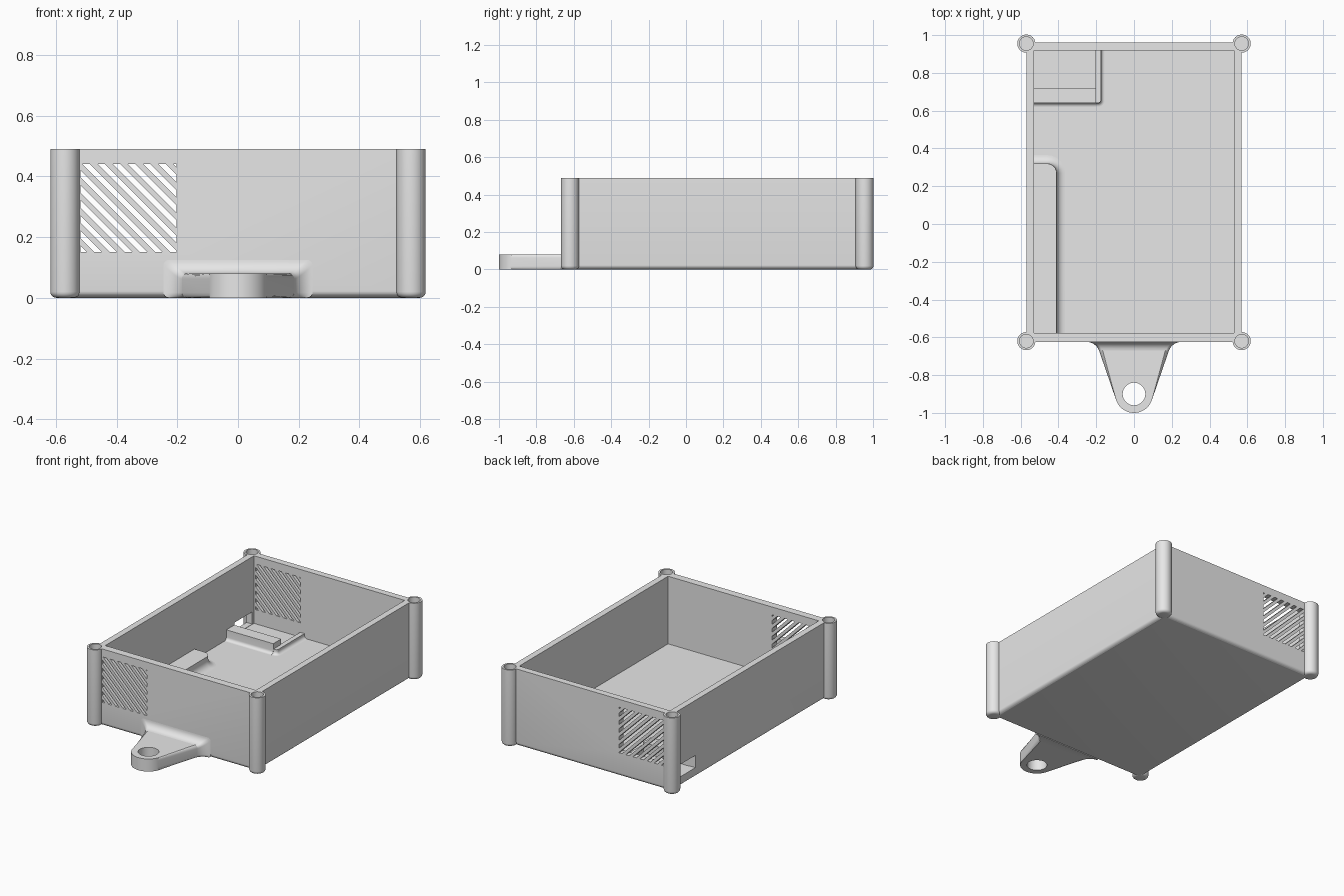
import bpy, bmesh
from math import sin, cos, pi, radians, sqrt
from mathutils import Matrix, Vector

old = bpy.data.objects.get("Cube")
if old:
    bpy.data.objects.remove(old, do_unlink=True)

grey = bpy.data.materials.new("plain_grey")
grey.use_nodes = True
grey.diffuse_color = (0.8, 0.8, 0.8, 1)
grey.node_tree.nodes["Principled BSDF"].inputs["Base Color"].default_value = (0.8, 0.8, 0.8, 1)

HEIGHT, FLOOR, TAB_TOP = 0.49, 0.06, 0.08
FRONT, BACK, HALF = -0.625, 0.96, 0.57
POSTS = [(x, y) for x in (-0.57, 0.57) for y in (-0.62, 0.955)]


def make(name, bm):
    bmesh.ops.recalc_face_normals(bm, faces=bm.faces)
    mesh = bpy.data.meshes.new(name)
    bm.to_mesh(mesh)
    bm.free()
    mesh.materials.append(grey)
    ob = bpy.data.objects.new(name, mesh)
    bpy.context.collection.objects.link(ob)
    return ob


def activate(ob):
    bpy.ops.object.select_all(action='DESELECT')
    ob.select_set(True)
    bpy.context.view_layer.objects.active = ob


def combine(ob, other, operation):
    """Apply a boolean and remove the helper object."""
    activate(ob)
    mod = ob.modifiers.new("boolean", 'BOOLEAN')
    mod.operation, mod.solver, mod.object = operation, 'EXACT', other
    bpy.ops.object.modifier_apply(modifier=mod.name)
    bpy.data.objects.remove(other, do_unlink=True)


def smooth(ob):
    activate(ob)
    bpy.ops.object.shade_smooth_by_angle(angle=radians(35))


def bevel(bm, edges, size):
    bmesh.ops.bevel(bm, geom=edges, offset=size, segments=5, profile=0.5, affect='EDGES')


def bottom_edges(bm):
    return [e for e in bm.edges if all(abs(v.co.z) < 1e-5 for v in e.verts)]


def box(name, x0, x1, y0, y1, z0, z1, rounding=0):
    bm = bmesh.new()
    centre = Vector((x0 + x1, y0 + y1, z0 + z1)) / 2
    size = Matrix.Diagonal((x1 - x0, y1 - y0, z1 - z0, 1))
    bmesh.ops.create_cube(bm, size=1, matrix=Matrix.Translation(centre) @ size)
    if rounding:
        bevel(bm, bottom_edges(bm), rounding)
    return make(name, bm)


def cylinder(name, x, y, r, z0, z1, rounding=0):
    bm = bmesh.new()
    bmesh.ops.create_cone(bm, cap_ends=True, segments=40, radius1=r, radius2=r, depth=z1 - z0,
                          matrix=Matrix.Translation((x, y, (z0 + z1) / 2)))
    if rounding:
        bevel(bm, bottom_edges(bm), rounding)
    return make(name, bm)


def loft(rings):
    """Skin closed rings of equal length and cap both ends."""
    bm = bmesh.new()
    rows = [[bm.verts.new(p) for p in ring] for ring in rings]
    n = len(rows[0])
    for a, b in zip(rows, rows[1:]):
        for i in range(n):
            j = (i + 1) % n
            bm.faces.new((a[i], a[j], b[j], b[i]))
    bm.faces.new(rows[0])
    bm.faces.new(rows[-1])
    return bm


def rounded(x0, x1, y0, y1, radii):
    """Rectangle outline, corners in order: low-left, low-right, up-right, up-left."""
    pts = []
    corners = [(x0, y0, 1, 1), (x1, y0, -1, 1), (x1, y1, -1, -1), (x0, y1, 1, -1)]
    for k, ((x, y, sx, sy), r) in enumerate(zip(corners, radii)):
        for s in range(7 if r else 1):
            a = pi + k * pi / 2 + s * pi / 12
            pts.append((x + r * (sx + cos(a)), y + r * (sy + sin(a))) if r else (x, y))
    return pts


def flare(d, r):
    """Sideways growth of a concave fillet at distance d from its base."""
    return r - sqrt(max(0, r * r - (r - d) ** 2)) if d < r else 0


def pad(name, x0, x1, y0, y1, top, fillet, radii, grow):
    """Raised pad on the floor with a concave fillet on its free sides."""
    gx, low, high = grow
    rings = []
    for h in [fillet * (i / 7) ** 2 for i in range(8)] + [top - FLOOR]:
        g = flare(h, fillet)
        outline = rounded(x0, x1 + gx * g, y0 - low * g, y1 + high * g,
                          [r + g if r else 0 for r in radii])
        rings.append([(x, y, FLOOR + h) for x, y in outline])
    rings.insert(0, [(x, y, FLOOR - 0.01) for x, y, z in rings[0]])
    smooth(make(name, loft(rings)))


# Open tray with corner posts
body = box("box_body", -HALF, HALF, FRONT, BACK, 0, HEIGHT, 0.025)
for x, y in POSTS:
    combine(body, cylinder("post", x, y, 0.048, 0, HEIGHT, 0.02), 'UNION')
combine(body, box("cavity", -0.53, 0.53, -0.577, 0.918, FLOOR, 0.6), 'DIFFERENCE')
for x, y in POSTS:
    combine(body, cylinder("screw_hole", x, y, 0.036, 0.34, 0.6), 'DIFFERENCE')

# Cable opening in the side wall
combine(body, box("opening", -0.7, -0.5, 0.72, 0.9, FLOOR + 0.002, 0.14), 'DIFFERENCE')

# Diagonal vent slots through the front and back walls
vents = bmesh.new()
for k in range(-7, 6):
    c = -0.01 + 0.05 * k
    bar = bmesh.new()
    bar.faces.new([bar.verts.new((x, -0.8, z)) for x, z in
                   ((-0.518, 0.15), (-0.202, 0.15), (-0.202, 0.44), (-0.518, 0.44))])
    for side in (-1, 1):
        bmesh.ops.bisect_plane(bar, geom=bar.verts[:] + bar.edges[:] + bar.faces[:],
                               plane_co=(c + side * 0.012, 0, 0),
                               plane_no=(side, 0, side), clear_outer=True)
    if bar.faces:
        out = bmesh.ops.extrude_face_region(bar, geom=bar.faces[:])
        moved = [v for v in out["geom"] if isinstance(v, bmesh.types.BMVert)]
        bmesh.ops.translate(bar, verts=moved, vec=(0, 2, 0))
        bmesh.ops.recalc_face_normals(bar, faces=bar.faces)
        piece = bpy.data.meshes.new("slot")
        bar.to_mesh(piece)
        vents.from_mesh(piece)
        bpy.data.meshes.remove(piece)
    bar.free()
combine(body, make("vent_cutter", vents), 'DIFFERENCE')
smooth(body)

# Hanging tab: tapered plate with a round eye
FILLET, TILT, EYE_Y, EYE_R = 0.045, radians(19), -0.9, 0.1
ROOT = FRONT - FILLET


def tab_width(y):
    return EYE_R * cos(TILT) + (y - EYE_Y + EYE_R * sin(TILT)) * sin(TILT) / cos(TILT)


arc = [-TILT - (pi - 2 * TILT) * i / 24 for i in range(25)]
outline = [(EYE_R * cos(a), EYE_Y + EYE_R * sin(a)) for a in arc]
outline = [(tab_width(ROOT), ROOT)] + outline + [(-tab_width(ROOT), ROOT)]
bm = loft([[(x, y, z) for x, y in outline] for z in (0, TAB_TOP)])
rim = [e for e in bm.edges if abs(e.verts[0].co.z - e.verts[1].co.z) < 1e-5
       and min(v.co.y for v in e.verts) < ROOT - 0.001]
bevel(bm, rim, 0.018)
tab = make("hanging_tab", bm)
combine(tab, cylinder("eye", 0, EYE_Y, 0.06, -0.1, 0.2), 'DIFFERENCE')
smooth(tab)

# Filleted root where the tab meets the wall
rings = []
for d in [FILLET * (i / 8) ** 2 for i in range(9)]:
    g = flare(d, FILLET)
    w = tab_width(FRONT - d) + g
    section = rounded(-w, w, 0, TAB_TOP + g, [0.018] * 4)
    rings.append([(x, FRONT - d, z) for x, z in section])
rings.insert(0, [(x, FRONT + 0.01, z) for x, y, z in rings[0]])
smooth(make("tab_root", loft(rings)))

# Raised supports on the floor
pad("long_ledge", -0.54, -0.41, -0.59, 0.32, 0.125, 0.045, (0, 0, 0.05, 0), (1, 0, 1))
pad("socket_block", -0.54, -0.2, 0.64, 0.72, 0.125, 0.02, (0, 0, 0, 0), (0, 1, 0))
pad("socket_rib", -0.205, -0.175, 0.641, 0.93, 0.09, 0.02, (0, 0.015, 0, 0), (1, 1, 0))
